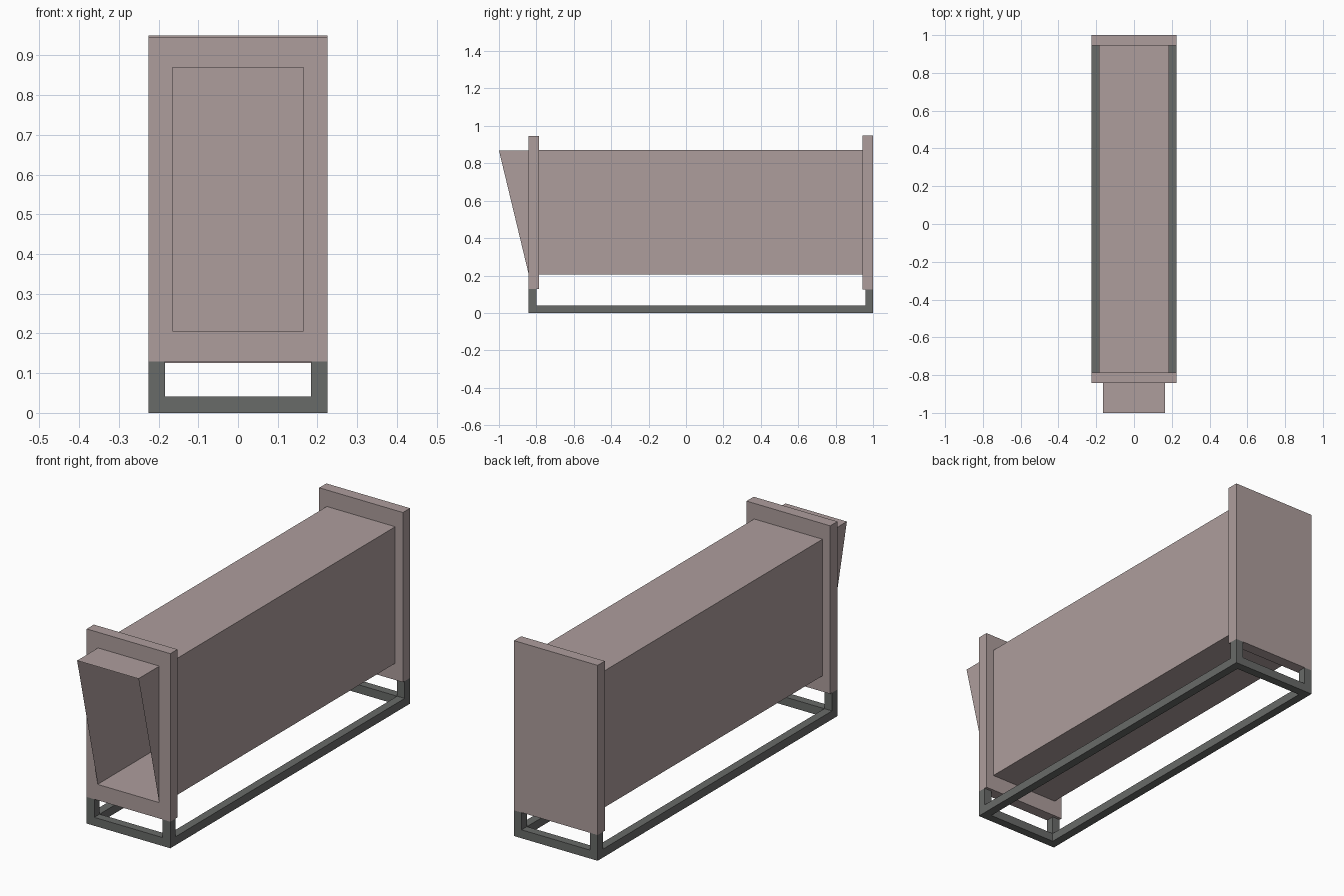
import bpy, bmesh

if "Cube" in bpy.data.objects:
    bpy.data.objects.remove(bpy.data.objects["Cube"])


def material(name, rgb):
    m = bpy.data.materials.new(name)
    m.diffuse_color = (*rgb, 1)
    m.use_nodes = True
    m.node_tree.nodes["Principled BSDF"].inputs["Base Color"].default_value = m.diffuse_color
    return m


SHELL = material("dusty_mauve", (0.42, 0.34, 0.335))
METAL = material("dark_grey", (0.14, 0.145, 0.14))


def finish(name, bm, mat):
    mesh = bpy.data.meshes.new(name)
    bm.to_mesh(mesh)
    bm.free()
    mesh.materials.append(mat)
    ob = bpy.data.objects.new(name, mesh)
    bpy.context.collection.objects.link(ob)
    return ob


def box(name, x, y, z, mat):
    """Box from (min, max) pairs."""
    bm = bmesh.new()
    bmesh.ops.create_cube(bm, size=1)
    for v in bm.verts:
        v.co = [r[0] if c < 0 else r[1] for r, c in zip((x, y, z), v.co)]
    return finish(name, bm, mat)


def loop(bm, w, z0, z1, y_low, y_high):
    """Rectangular loop across the model, optionally leaning along y."""
    pts = [(-w, y_low, z0), (w, y_low, z0), (w, y_high, z1), (-w, y_high, z1)]
    return [bm.verts.new(p) for p in pts]


def bridge(bm, a, b):
    for i in range(4):
        j = (i + 1) % 4
        bm.faces.new((a[i], a[j], b[j], b[i]))


W, T = 0.225, 0.041          # half width of frame, bar thickness
Y0, Y1 = -0.841, 1.0         # ends of frame
P = 0.055                    # end panel thickness
Z0, Z1 = 0.206, 0.870        # body height range
HOLE = 0.165                 # half width of opening

# Outer body casing, open at both ends
bm = bmesh.new()
bridge(bm, loop(bm, W - T, Z0, Z1, Y1 - P, Y1 - P),
       loop(bm, W - T, Z0, Z1, Y0 + P, Y0 + P))
finish("body_casing", bm, SHELL)

# Thin inner chute with slanted mouth
bm = bmesh.new()
bridge(bm, loop(bm, HOLE, Z0 + 0.001, Z1 - 0.001, Y1 - P, Y1 - P),
       loop(bm, HOLE, Z0 + 0.001, Z1 - 0.001, Y0, -1.0))
finish("inner_chute", bm, SHELL)

# Front panel with rectangular opening
bm = bmesh.new()
loops = [loop(bm, w, a, b, y, y) for w, a, b, y in (
    (W, 0.129, 0.946, Y0), (W, 0.129, 0.946, Y0 + P),
    (HOLE, Z0, Z1, Y0 + P), (HOLE, Z0, Z1, Y0))]
for i in range(4):
    bridge(bm, loops[i], loops[(i + 1) % 4])
bmesh.ops.recalc_face_normals(bm, faces=bm.faces)
finish("front_panel", bm, SHELL)

# Solid back panel
box("back_panel", (-W, W), (Y1 - P, Y1), (0.125, 0.95), SHELL)

# Base frame: long rails, cross rails and short legs
for side, x in (("left", (-W, -W + T)), ("right", (W - T, W))):
    box(side + "_rail", x, (Y0, Y1), (0, T), METAL)
    box("front_leg_" + side, x, (Y0, Y0 + T), (T, 0.129), METAL)
    box("back_leg_" + side, x, (Y1 - T, Y1), (T, 0.125), METAL)
for end, y in (("front", (Y0, Y0 + T)), ("back", (Y1 - T, Y1))):
    box(end + "_cross_rail", (-W + T, W - T), y, (0, T), METAL)
